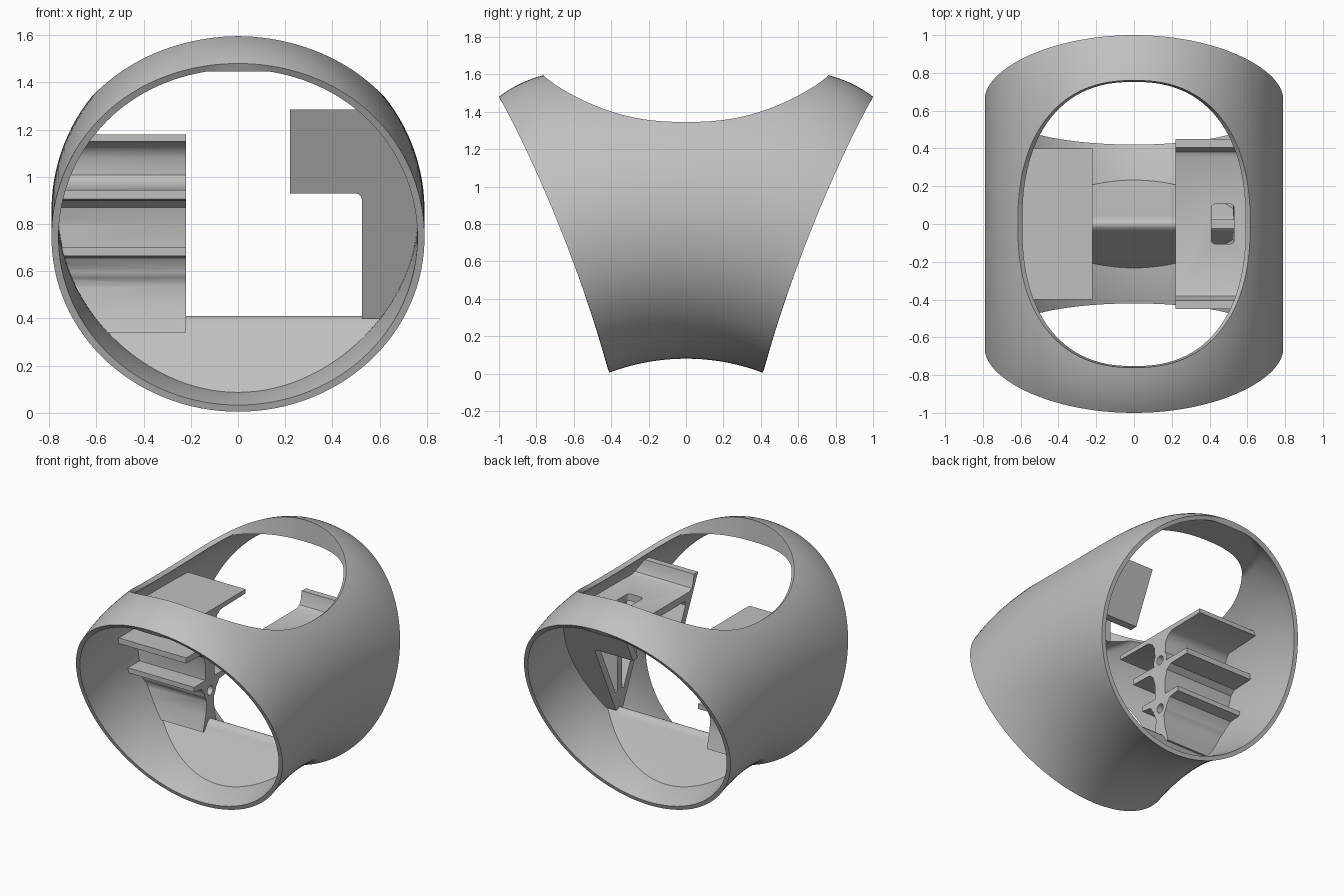
import bpy, bmesh, math

if "Cube" in bpy.data.objects:
    bpy.data.objects.remove(bpy.data.objects["Cube"], do_unlink=True)

gray = bpy.data.materials.new("plain gray")
gray.use_nodes = True
gray.diffuse_color = (0.53, 0.53, 0.53, 1)
gray.node_tree.nodes["Principled BSDF"].inputs["Base Color"].default_value = gray.diffuse_color

HALF_WIDTH, WALL, FLAT_Z = 0.79, 0.03, 1.445
HOLE_X, HOLE_Y, HOLE_POWER = 0.615, 0.76, 2 / 2.35


def make_object(name, bm):
    mesh = bpy.data.meshes.new(name)
    bm.to_mesh(mesh)
    bm.free()
    mesh.materials.append(gray)
    obj = bpy.data.objects.new(name, mesh)
    bpy.context.collection.objects.link(obj)
    return obj


def activate(obj):
    bpy.ops.object.select_all(action='DESELECT')
    obj.select_set(True)
    bpy.context.view_layer.objects.active = obj


def boolean(obj, other, operation, discard=True):
    mod = obj.modifiers.new("cut", 'BOOLEAN')
    mod.operation, mod.object, mod.solver = operation, other, 'EXACT'
    activate(obj)
    bpy.ops.object.modifier_apply(modifier=mod.name)
    if discard:
        bpy.data.objects.remove(other, do_unlink=True)


def prism(name, profile, x0, x1):
    """Extrude a (y, z) outline along x."""
    bm = bmesh.new()
    face = bm.faces.new([bm.verts.new((x0, y, z)) for y, z in profile])
    out = bmesh.ops.extrude_face_region(bm, geom=[face])
    moved = [g for g in out["geom"] if isinstance(g, bmesh.types.BMVert)]
    bmesh.ops.translate(bm, verts=moved, vec=(x1 - x0, 0, 0))
    bmesh.ops.recalc_face_normals(bm, faces=bm.faces)
    return make_object(name, bm)


def circle(y, z, r, n=32):
    return [(y + r * math.cos(2 * math.pi * i / n), z + r * math.sin(2 * math.pi * i / n))
            for i in range(n)]


def mirrored(half):
    return half + [(-y, z) for y, z in reversed(half)]


def surface_point(theta, y):
    """Bent tube: flat crown dropping at the ends, arched underside."""
    top = 1.635 - 0.155 * abs(y) ** 5
    bottom = math.sqrt(1.158 ** 2 - y * y) - 1.078
    z = (top + bottom) / 2 + (top - bottom) / 2 * math.cos(theta)
    return HALF_WIDTH * math.sin(theta), y, z


def tube_surface(with_hole):
    # Columns run around the tube; each starts at the hole edge or the middle
    steps, lower, rows = 26, 44, 18
    half = []
    for i in range(steps + 1):
        phi = math.pi / 2 * i / steps
        x = HOLE_X * math.sin(phi) ** HOLE_POWER
        y = HOLE_Y * max(0.0, math.cos(phi)) ** HOLE_POWER if i < steps else 0.0
        half.append((math.asin(x / HALF_WIDTH), y if with_hole else 0.0))
    edge = half[-1][0]
    half += [(edge + (math.pi - edge) * i / lower, 0.0) for i in range(1, lower + 1)]
    columns = half + [(-t, y) for t, y in reversed(half[1:-1])]

    bm = bmesh.new()
    for side in (1, -1):
        grid = []
        for theta, start in columns:
            c = math.cos(theta)
            end = 0.66 + 0.295 * c + 0.045 * c * c
            grid.append([bm.verts.new(surface_point(theta, side * (start + (end - start) * j / rows)))
                         for j in range(rows + 1)])
        for i, col in enumerate(grid):
            nxt = grid[(i + 1) % len(grid)]
            for j in range(rows):
                quad = [col[j], col[j + 1], nxt[j + 1], nxt[j]]
                bm.faces.new(quad if side > 0 else quad[::-1])
    bmesh.ops.remove_doubles(bm, verts=bm.verts, dist=0.00005)
    bm.normal_update()
    # Make the faces point away from the tube axis
    low = min(bm.faces, key=lambda f: f.calc_center_median().z)
    if low.normal.z > 0:
        bmesh.ops.reverse_faces(bm, faces=bm.faces)
    bm.normal_update()
    return bm


# Shell: outer skin, inner skin with a flat under each top lip, joined at the rims
bm = tube_surface(True)
outer_faces = list(bm.faces)
rim_edges = [e for e in bm.edges if e.is_boundary]
inner = {}
for v in list(bm.verts):
    p = v.co - v.normal * WALL
    p.z = min(p.z, FLAT_Z)
    inner[v] = bm.verts.new(p)
for f in outer_faces:
    bm.faces.new([inner[v] for v in reversed(f.verts)])
for e in rim_edges:
    a, b = e.verts
    bm.faces.new([a, b, inner[b], inner[a]])
bmesh.ops.recalc_face_normals(bm, faces=bm.faces)
shell = make_object("shell", bm)

# Helper solid that trims the inside parts to the shell wall
bm = tube_surface(False)
for v in bm.verts:
    v.co -= v.normal * WALL / 2
bmesh.ops.holes_fill(bm, edges=[e for e in bm.edges if e.is_boundary], sides=0)
bmesh.ops.recalc_face_normals(bm, faces=bm.faces)
interior = make_object("interior_trim", bm)
interior.hide_render = True

# Floor ridge: rounded triangular beam across the bottom
ridge = prism("floor_ridge", mirrored([(0.29, 0.0), (0.045, 0.37), (0.035, 0.388),
                                       (0.02, 0.403), (0.007, 0.41)]), -0.8, 0.8)

# Right bracket: stacked shelves on a central spine with screw bosses
shelf_half = [(0.40, 1.18), (0.40, 1.15), (0.12, 1.145), (0.08, 1.12), (0.055, 1.08),
              (0.05, 0.945), (0.27, 0.945), (0.27, 0.905), (0.11, 0.90), (0.07, 0.87),
              (0.05, 0.80), (0.05, 0.70), (0.18, 0.70), (0.18, 0.665), (0.10, 0.655),
              (0.06, 0.60), (0.04, 0.54), (0.05, 0.45), (0.08, 0.34)]
shelves = prism("shelf_bracket", mirrored(shelf_half), -0.8, -0.22)
for z in (0.61, 0.97):
    boolean(shelves, prism("boss", circle(0, z, 0.065), -0.8, -0.22), 'UNION')
    boolean(shelves, prism("bore", circle(0, z, 0.032), -0.62, -0.2), 'DIFFERENCE')

# Left bracket: lipped tray on a tapering truss
tray_half = [(0.04, 0.40), (0.45, 1.285), (0.405, 1.285), (0.395, 1.23), (0.38, 1.195),
             (0.35, 1.18)]
tray = prism("tray_bracket", mirrored(tray_half), 0.22, 0.8)
# Step below the tray with a rounded inner corner
step = bmesh.new()
outline = [(0.1, 0.2), (0.525, 0.2)]
outline += [(0.495 + 0.03 * math.cos(a), 0.90 + 0.03 * math.sin(a))
            for a in (math.pi / 2 * i / 6 for i in range(7))] + [(0.1, 0.93)]
face = step.faces.new([step.verts.new((x, -1, z)) for x, z in outline])
out = bmesh.ops.extrude_face_region(step, geom=[face])
bmesh.ops.translate(step, vec=(0, 2, 0),
                    verts=[g for g in out["geom"] if isinstance(g, bmesh.types.BMVert)])
bmesh.ops.recalc_face_normals(step, faces=step.faces)
boolean(tray, make_object("step_cutter", step), 'DIFFERENCE')
# Truss openings either side of the middle web
for s in (1, -1):
    opening = [(s * y, z) for y, z in [(0.025, 0.54), (0.045, 0.53), (0.31, 1.10),
                                       (0.30, 1.13), (0.04, 1.13), (0.025, 1.115)]]
    boolean(tray, prism("truss_cutter", opening, 0.1, 0.66), 'DIFFERENCE')
# Slot through the tray
slot = bmesh.new()
corner, sides = 0.02, 6
loop = []
for k, (cx, cy) in enumerate([(0.51, 0.085), (0.43, 0.085), (0.43, -0.085), (0.51, -0.085)]):
    for i in range(sides + 1):
        a = math.pi / 2 * (k + i / sides)
        loop.append(slot.verts.new((cx + corner * math.cos(a), cy + corner * math.sin(a), 1.05)))
face = slot.faces.new(loop)
out = bmesh.ops.extrude_face_region(slot, geom=[face])
bmesh.ops.translate(slot, vec=(0, 0, 0.3),
                    verts=[g for g in out["geom"] if isinstance(g, bmesh.types.BMVert)])
bmesh.ops.recalc_face_normals(slot, faces=slot.faces)
boolean(tray, make_object("slot_cutter", slot), 'DIFFERENCE')

# Trim the inside parts to the wall, then smooth everything
for part in (ridge, shelves, tray):
    boolean(part, interior, 'INTERSECT', discard=False)
bpy.data.objects.remove(interior, do_unlink=True)
for part in (shell, ridge, shelves, tray):
    activate(part)
    bpy.ops.object.shade_smooth_by_angle(angle=math.radians(35))
